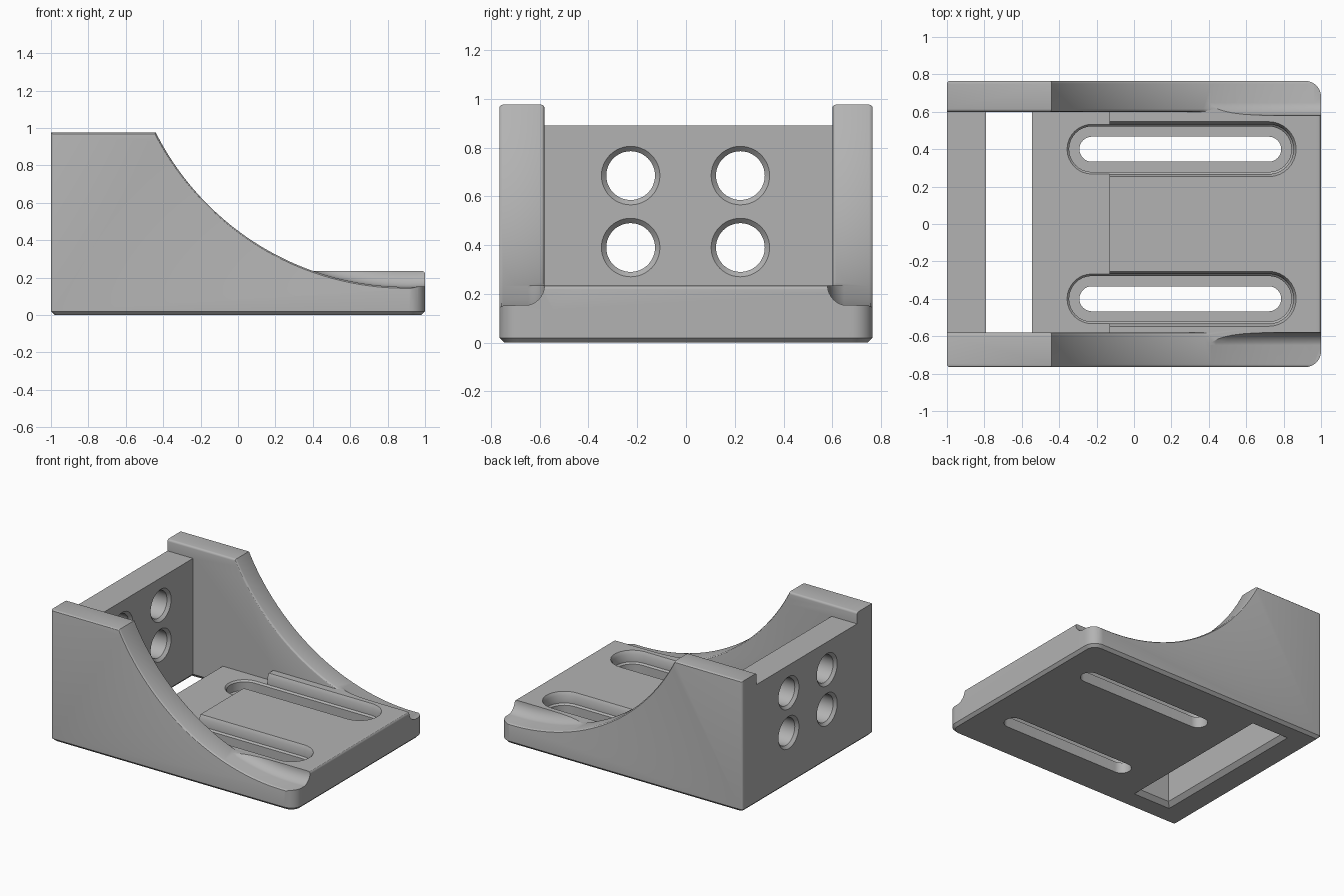
import bpy, bmesh
from math import sin, cos, pi, asin
from mathutils import Vector

if "Cube" in bpy.data.objects:
    bpy.data.objects.remove(bpy.data.objects["Cube"], do_unlink=True)

grey = bpy.data.materials.new("plain grey")
grey.use_nodes = True
grey.diffuse_color = (0.45, 0.45, 0.45, 1)
grey.node_tree.nodes["Principled BSDF"].inputs["Base Color"].default_value = grey.diffuse_color


def loft(name, rings, bevel_rule=None, width=0.015):
    """Closed solid through equal-length rings, with optional rounded edges."""
    bm = bmesh.new()
    loops = [[bm.verts.new(p) for p in ring] for ring in rings]
    n = len(loops[0])
    for a, b in zip(loops, loops[1:]):
        for i in range(n):
            j = (i + 1) % n
            bm.faces.new((a[i], a[j], b[j], b[i]))
    bm.faces.new(loops[0])
    bm.faces.new(loops[-1])
    bmesh.ops.recalc_face_normals(bm, faces=bm.faces)
    if bevel_rule:
        edges = [e for e in bm.edges if bevel_rule(e.verts[0].co, e.verts[1].co)]
        bmesh.ops.bevel(bm, geom=edges, offset=width, segments=3, profile=0.5, affect='EDGES')
    mesh = bpy.data.meshes.new(name)
    bm.to_mesh(mesh)
    bm.free()
    mesh.materials.append(grey)
    obj = bpy.data.objects.new(name, mesh)
    bpy.context.collection.objects.link(obj)
    return obj


def box(name, x, y, z, bevel_rule=None):
    rect = [(x[0], y[0]), (x[1], y[0]), (x[1], y[1]), (x[0], y[1])]
    return loft(name, [[(a, b, h) for a, b in rect] for h in z], bevel_rule)


def combine(target, tool, operation):
    """Apply a boolean and drop the tool."""
    mod = target.modifiers.new("combine", 'BOOLEAN')
    mod.operation, mod.object, mod.solver = operation, tool, 'EXACT'
    result = bpy.data.meshes.new_from_object(
        target.evaluated_get(bpy.context.evaluated_depsgraph_get()))
    target.modifiers.clear()
    target.data = result
    bpy.data.objects.remove(tool, do_unlink=True)


def rounded_plan(x, y, r_back, r_front, z):
    """Rectangle with rounded corners, different at each x end."""
    pts = []
    for sx, sy, start, r in ((1, 1, 0, r_front), (-1, 1, 1, r_back),
                             (-1, -1, 2, r_back), (1, -1, 3, r_front)):
        for k in range(9):
            t = (start + k / 8) * pi / 2
            pts.append((sx * (x - r) + r * cos(t), sy * (y - r) + r * sin(t), z))
    return pts


# Overall measures
HALF_Y, FLOOR, TOP = 0.765, 0.235, 0.975
INNER = {1: 0.6, -1: 0.58}
ARC_X, ARC_Z, ARC_R = 0.9, 1.65, 1.5

# Floor plate with a softened front edge
body = box("bracket_body", (-0.95, 1.0), (-0.69, 0.69), (-0.05, FLOOR),
           lambda a, b: min(a.z, b.z) > 0.2 and min(a.x, b.x) > 0.9)

# Scooped grooves beside the floor plate
for side in INNER:
    fillet = 0.085
    shape = [(0.665 - fillet * sin(t), ARC_R + 0.002 - fillet * (1 - cos(t)))
             for t in [(8 - k) / 8 * pi / 2 for k in range(9)]] + [(0.9, ARC_R + 0.002)]
    disc = loft("groove_cutter", [[(ARC_X + r * cos(k * pi / 80), side * y, ARC_Z + r * sin(k * pi / 80))
                                   for k in range(160)] for y, r in shape])
    combine(body, disc, 'DIFFERENCE')

# Lowered rear part of the floor
combine(body, box("recess_cutter", (-0.7, -0.13), (-0.72, 0.72), (0.155, 0.5)), 'DIFFERENCE')

# Long slots with wide pockets
for y in (0.4, -0.4):
    rings = []
    for z, r in ((-0.1, 0.067), (0.08, 0.067), (0.08, 0.122), (0.143, 0.122),
                 (0.155, 0.133), (0.21, 0.133), (FLOOR, 0.147), (0.3, 0.18)):
        ring = []
        for cx, start in ((0.72, -pi / 2), (-0.225, pi / 2)):
            ring += [(cx + r * cos(start + k * pi / 16), y + r * sin(start + k * pi / 16), z)
                     for k in range(17)]
        rings.append(ring)
    combine(body, loft("slot_cutter", rings), 'DIFFERENCE')

# Curved side walls
steps = 40
t_top = asin((-0.44 - ARC_X) / ARC_R)
t_end = asin((1.1 - ARC_X) / ARC_R)
arc = [t_top + (t_end - t_top) * k / steps for k in range(steps + 1)]
profile = [(1.1, -0.05), (-1.1, -0.05), (-1.1, TOP)]
profile += [(ARC_X + ARC_R * sin(t), ARC_Z - ARC_R * cos(t)) for t in arc]
for side, inner in INNER.items():
    wall = loft("side_wall", [[(x, side * y, z) for x, z in profile] for y in (inner, HALF_Y + 0.001)],
                lambda a, b: abs(a.y - b.y) < 0.01 and min(a.z, b.z) > 0.1)
    combine(body, wall, 'UNION')

# Rear wall
combine(body, box("rear_wall", (-1.1, -0.79), (-0.66, 0.66), (-0.05, 0.89)), 'UNION')

# Floor opening, flared underneath
opening = loft("opening_cutter", [
    [(x, y, z) for x, y in ((-0.79 - f, -0.58 - f), (-0.545 + f, -0.58 - f),
                            (-0.545 + f, 0.6 + f), (-0.79 - f, 0.6 + f))]
    for z, f in ((-0.1, 0.03), (0, 0.03), (0.03, 0), (0.5, 0))])
combine(body, opening, 'DIFFERENCE')

# Four countersunk bolt holes in the rear wall
for y in (0.223, -0.227):
    for z in (0.685, 0.39):
        hole = loft("hole_cutter", [
            [(x, y + r * cos(k * pi / 24), z + r * sin(k * pi / 24)) for k in range(48)]
            for x, r in ((-1.05, 0.17), (-0.98, 0.1), (-0.81, 0.1), (-0.74, 0.17))])
        combine(body, hole, 'DIFFERENCE')

# Trim to the outline: rounded front corners and chamfered underside
outline = loft("outline_trim", [rounded_plan(1 - i, HALF_Y - i, 0.015, 0.085 - i, z)
                                for z, i in ((0, 0.02), (0.02, 0), (1.2, 0))])
combine(body, outline, 'INTERSECT')

bpy.context.view_layer.objects.active = body
body.select_set(True)
bpy.ops.object.shade_smooth_by_angle(angle=pi / 6)
